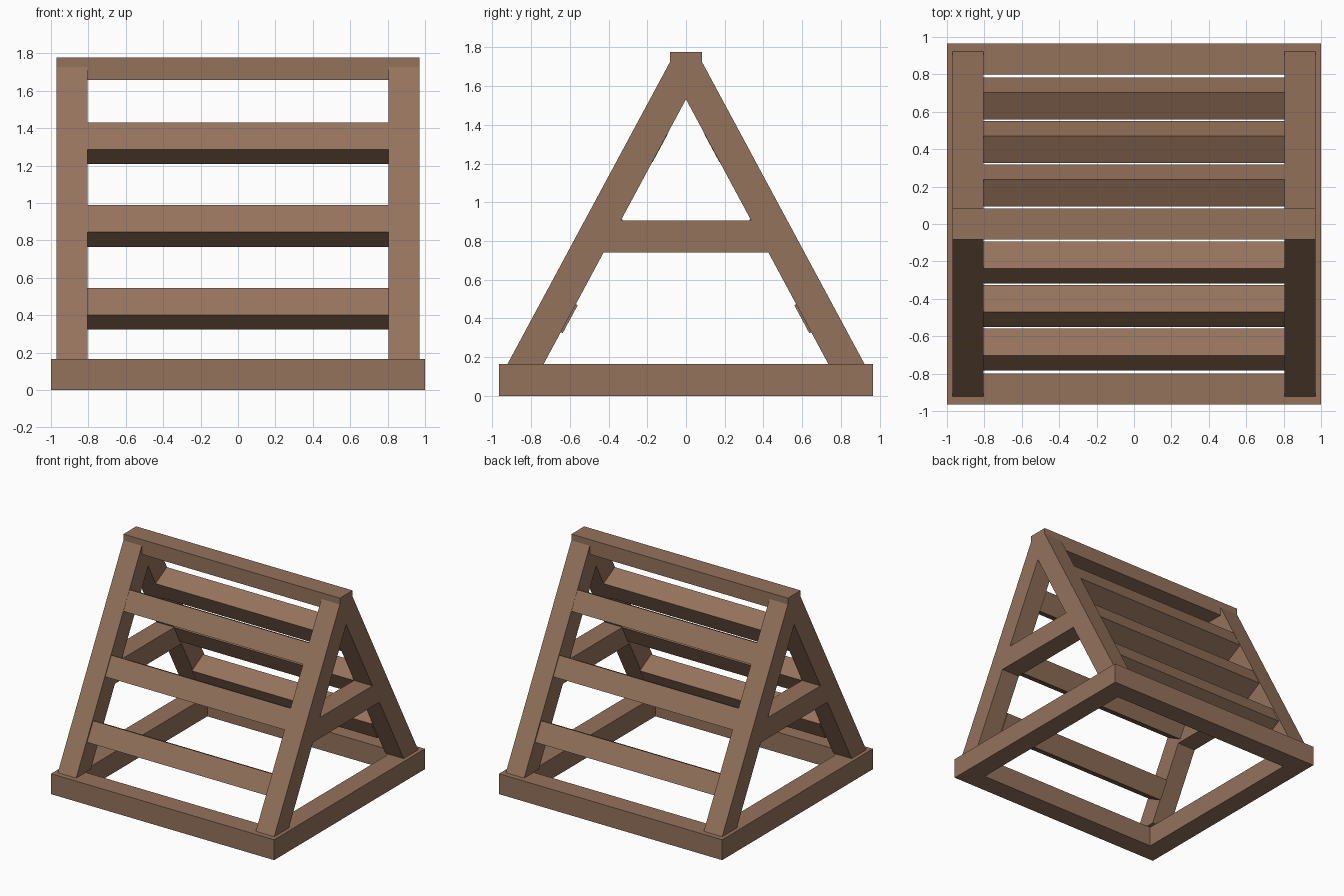
import bpy, bmesh

if "Cube" in bpy.data.objects:
    bpy.data.objects.remove(bpy.data.objects["Cube"])

wood = bpy.data.materials.new("brown_wood")
wood.diffuse_color = (0.30, 0.17, 0.108, 1)
wood.use_nodes = True
wood.node_tree.nodes["Principled BSDF"].inputs["Base Color"].default_value = wood.diffuse_color


def prism(name, profile, x0, x1):
    """Extrude a (y, z) outline along x."""
    bm = bmesh.new()
    face = bm.faces.new([bm.verts.new((x0, y, z)) for y, z in profile])
    ext = bmesh.ops.extrude_face_region(bm, geom=[face])
    moved = [v for v in ext["geom"] if isinstance(v, bmesh.types.BMVert)]
    bmesh.ops.translate(bm, verts=moved, vec=(x1 - x0, 0, 0))
    bmesh.ops.recalc_face_normals(bm, faces=bm.faces)
    mesh = bpy.data.meshes.new(name)
    bm.to_mesh(mesh)
    bm.free()
    mesh.materials.append(wood)
    obj = bpy.data.objects.new(name, mesh)
    bpy.context.collection.objects.link(obj)
    return obj


def beam(name, x0, x1, y0, y1, z0, z1):
    return prism(name, [(y0, z0), (y1, z0), (y1, z1), (y0, z1)], x0, x1)


W = 0.165              # timber width
LX0, LX1 = 0.805, 0.97  # inner and outer faces of the A-frames

# Ridge beam
beam("ridge_beam", -LX1, LX1, -0.082, 0.082, 1.657, 1.777)

leg = [(0.922, W), (0.735, W), (0, 1.532), (0, 1.73), (0.08, 1.73)]

for sx, side in ((-1, "left"), (1, "right")):
    # Base side rails and A-frame cross ties
    a, b = sorted((sx * (1 - W), sx))
    beam(f"{side}_base_rail", a, b, -0.8, 0.8, 0, W)
    a, b = sorted((sx * LX0, sx * LX1))
    beam(f"{side}_cross_tie", a, b, -0.46, 0.46, 0.74, 0.907)
    # Sloping legs
    for sy, end in ((-1, "front"), (1, "back")):
        prism(f"{side}_{end}_leg", [(sy * y, z) for y, z in leg], a, b)

for sy, end in ((-1, "front"), (1, "back")):
    # Base end rails
    y0, y1 = sorted((sy * 0.8, sy * 0.965))
    beam(f"{end}_base_rail", -1, 1, y0, y1, 0, W)
    # Tilted square slats following the slope
    for i in range(3):
        y, z = 0.782 - 0.2325 * i, 0.402 + 0.442 * i
        slat = [(y, z), (y - 0.078, z + 0.145),
                (y - 0.223, z + 0.067), (y - 0.145, z - 0.078)]
        prism(f"{end}_slat_{i + 1}", [(sy * p, q) for p, q in slat], -LX0, LX0)
